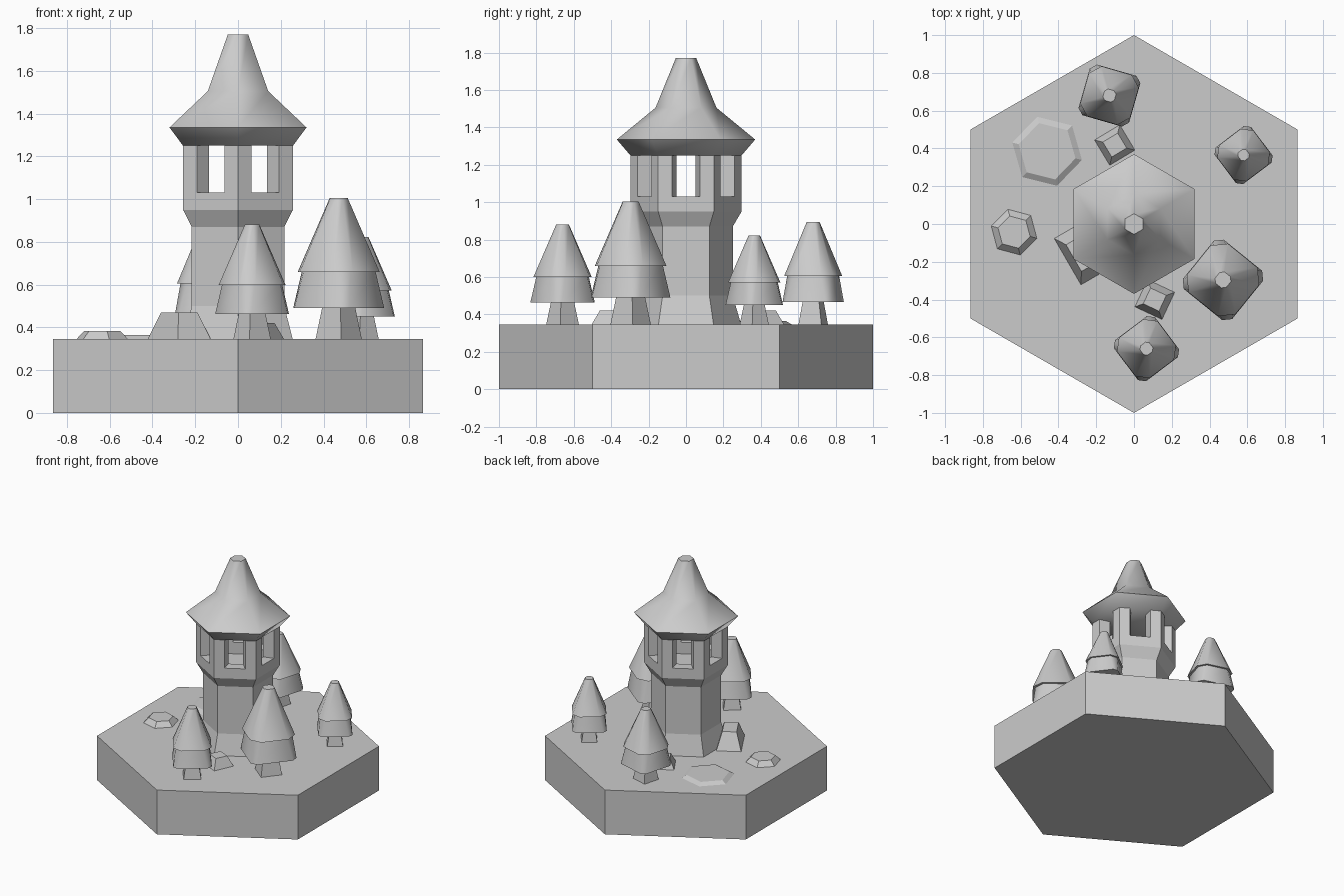
import bpy, bmesh
from math import sin, cos, pi, radians
from mathutils import Matrix

if "Cube" in bpy.data.objects:
    bpy.data.objects.remove(bpy.data.objects["Cube"])

GROUND = 0.345


def ngon(r, z, n=6, start=90.0, sx=1.0):
    """Ring of n points at height z."""
    return [(sx * r * cos(radians(start) + 2 * pi * i / n),
             r * sin(radians(start) + 2 * pi * i / n), z) for i in range(n)]


def chamfered(r, w, z):
    """Square ring with cut corners: r = corner distance, w = half cut width."""
    pts = []
    for i in range(4):
        c, s = cos(i * pi / 2), sin(i * pi / 2)
        pts += [(r * c + w * s, r * s - w * c, z), (r * c - w * s, r * s + w * c, z)]
    return pts


def loft(name, rings, loc=(0, 0, 0), rot=0.0, scale=1.0, smooth=None):
    """Skin a stack of rings and cap both ends."""
    bm = bmesh.new()
    vs = [[bm.verts.new(p) for p in ring] for ring in rings]
    n = len(rings[0])
    for a, b in zip(vs, vs[1:]):
        for i in range(n):
            j = (i + 1) % n
            bm.faces.new((a[i], a[j], b[j], b[i]))
    bm.faces.new(vs[0][::-1])
    bm.faces.new(vs[-1])
    bmesh.ops.transform(bm, verts=bm.verts, matrix=Matrix.Translation(loc)
                        @ Matrix.Rotation(radians(rot), 4, 'Z') @ Matrix.Scale(scale, 4))
    bmesh.ops.recalc_face_normals(bm, faces=bm.faces)
    me = bpy.data.meshes.new(name)
    bm.to_mesh(me)
    bm.free()
    ob = bpy.data.objects.new(name, me)
    bpy.context.collection.objects.link(ob)
    if smooth:
        bpy.ops.object.select_all(action='DESELECT')
        ob.select_set(True)
        bpy.context.view_layer.objects.active = ob
        bpy.ops.object.shade_smooth_by_angle(angle=radians(smooth))
    return ob


# Hexagonal ground tile
loft("ground_tile", [ngon(1, 0), ngon(1, GROUND)])

# Tower body with flared foot, wider lookout and sunken lookout floor
R = 0.297
loft("tower_body", [ngon(r, z) for r, z in (
    (0.295, GROUND), (0.25, 0.5), (0.25, 0.87), (R, 0.95),
    (R, 1.03), (R * 0.7, 1.03), (R * 0.7, 0.94))])

# Corner pillars between the six windows
for i in range(6):
    a, b, c = [(R * cos(t), R * sin(t)) for t in (radians(90 + 60 * (i + k)) for k in (-1, 0, 1))]
    left = (b[0] * 0.75 + a[0] * 0.25, b[1] * 0.75 + a[1] * 0.25)
    right = (b[0] * 0.75 + c[0] * 0.25, b[1] * 0.75 + c[1] * 0.25)
    outer = [left, b, right]
    outline = outer + [(x * 0.7, y * 0.7) for x, y in reversed(outer)]
    loft(f"window_pillar_{i}", [[(x, y, z) for x, y in outline] for z in (1.03, 1.25)])

# Pointed roof with flared eaves
loft("roof", [ngon(r, z) for r, z in (
    (R, 1.25), (0.37, 1.335), (0.163, 1.505), (0.055, 1.77))], smooth=58)

# Trees: x, y, height, rotation
for i, (x, y, h, rot) in enumerate([(0.471, -0.296, 0.66, 6), (0.58, 0.365, 0.477, -8),
                                    (0.066, -0.66, 0.535, -8), (-0.13, 0.68, 0.548, 29)]):
    put = dict(loc=(x, y, GROUND), rot=rot, scale=h)
    loft(f"tree_trunk_{i}", [ngon(0.165, 0, 4, 0), ngon(0.11, 0.26, 4, 0)], **put)
    loft(f"tree_lower_tier_{i}", [chamfered(0.32, 0.04, 0.22),
                                  chamfered(0.255, 0.06, 0.485)], smooth=58, **put)
    loft(f"tree_upper_tier_{i}", [chamfered(0.285, 0.07, 0.475),
                                  chamfered(0.062, 0.02, 1.0)], smooth=58, **put)

# Rocks: name, x, y, sides, base radius, top radius, height, rotation, stretch
for name, x, y, n, r0, r1, h, rot in [
        ("flat_rock_large", -0.46, 0.385, 6, 0.19, 0.155, 0.02, 46),
        ("flat_rock_small", -0.635, -0.043, 6, 0.125, 0.088, 0.037, 45),
        ("small_rock_front", 0.11, -0.4, 4, 0.112, 0.065, 0.075, 20),
        ("small_rock_back", -0.102, 0.418, 4, 0.11, 0.065, 0.075, -14)]:
    loft(name, [ngon(r0, 0, n, 0), ngon(r1, h, n, 0)], (x, y, GROUND), rot)
loft("tall_rock", [ngon(0.125, 0, 4, 45, 1.6), ngon(0.072, 0.125, 4, 45, 1.6)],
     (-0.275, -0.155, GROUND), -60)
